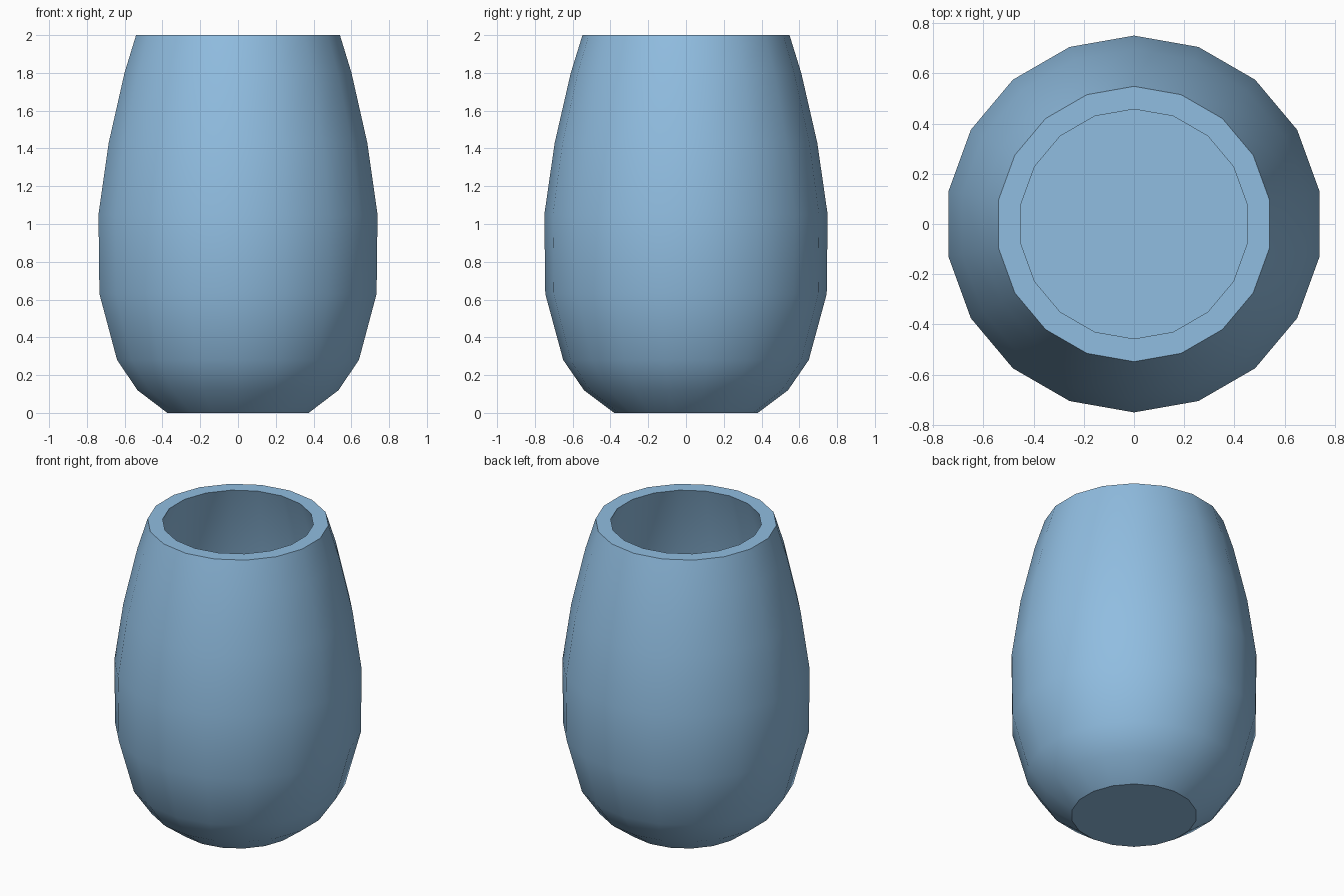
import bpy
import bmesh
import math

SIDES = 18

cube = bpy.data.objects.get("Cube")
if cube:
    bpy.data.objects.remove(cube, do_unlink=True)

# Single glaze colour
glaze = bpy.data.materials.new("soft_blue")
glaze.use_nodes = True
blue = (0.28, 0.51, 0.75, 1)
glaze.diffuse_color = blue
glaze.node_tree.nodes["Principled BSDF"].inputs["Base Color"].default_value = blue

# Profile as (radius, height): base, up the outside, over the rim, down to the floor
outside = [(0.38, 0), (0.54, 0.12), (0.65, 0.28), (0.745, 0.63),
           (0.75, 1.05), (0.695, 1.43), (0.61, 1.80), (0.548, 2.0)]
inside = [(0.457, 2.0), (0.52, 1.80), (0.605, 1.43), (0.66, 1.05),
          (0.655, 0.63), (0.56, 0.28), (0.50, 0.20)]

bm = bmesh.new()
rings = []
for radius, height in outside + inside:
    ring = []
    for i in range(SIDES):
        a = math.pi / 2 + math.tau * i / SIDES
        ring.append(bm.verts.new((radius * math.cos(a), radius * math.sin(a), height)))
    rings.append(ring)

# Walls between neighbouring rings, then the base and the inner floor
for low, high in zip(rings, rings[1:]):
    for i in range(SIDES):
        j = (i + 1) % SIDES
        bm.faces.new((low[i], low[j], high[j], high[i]))
bm.faces.new(rings[0][::-1])
bm.faces.new(rings[-1])
bmesh.ops.recalc_face_normals(bm, faces=bm.faces)

mesh = bpy.data.meshes.new("vase")
bm.to_mesh(mesh)
bm.free()
mesh.materials.append(glaze)
vase = bpy.data.objects.new("vase", mesh)
bpy.context.collection.objects.link(vase)

# Smooth walls with crisp rim and base edges
bpy.ops.object.select_all(action="DESELECT")
vase.select_set(True)
bpy.context.view_layer.objects.active = vase
bpy.ops.object.shade_smooth_by_angle(angle=math.radians(30))
